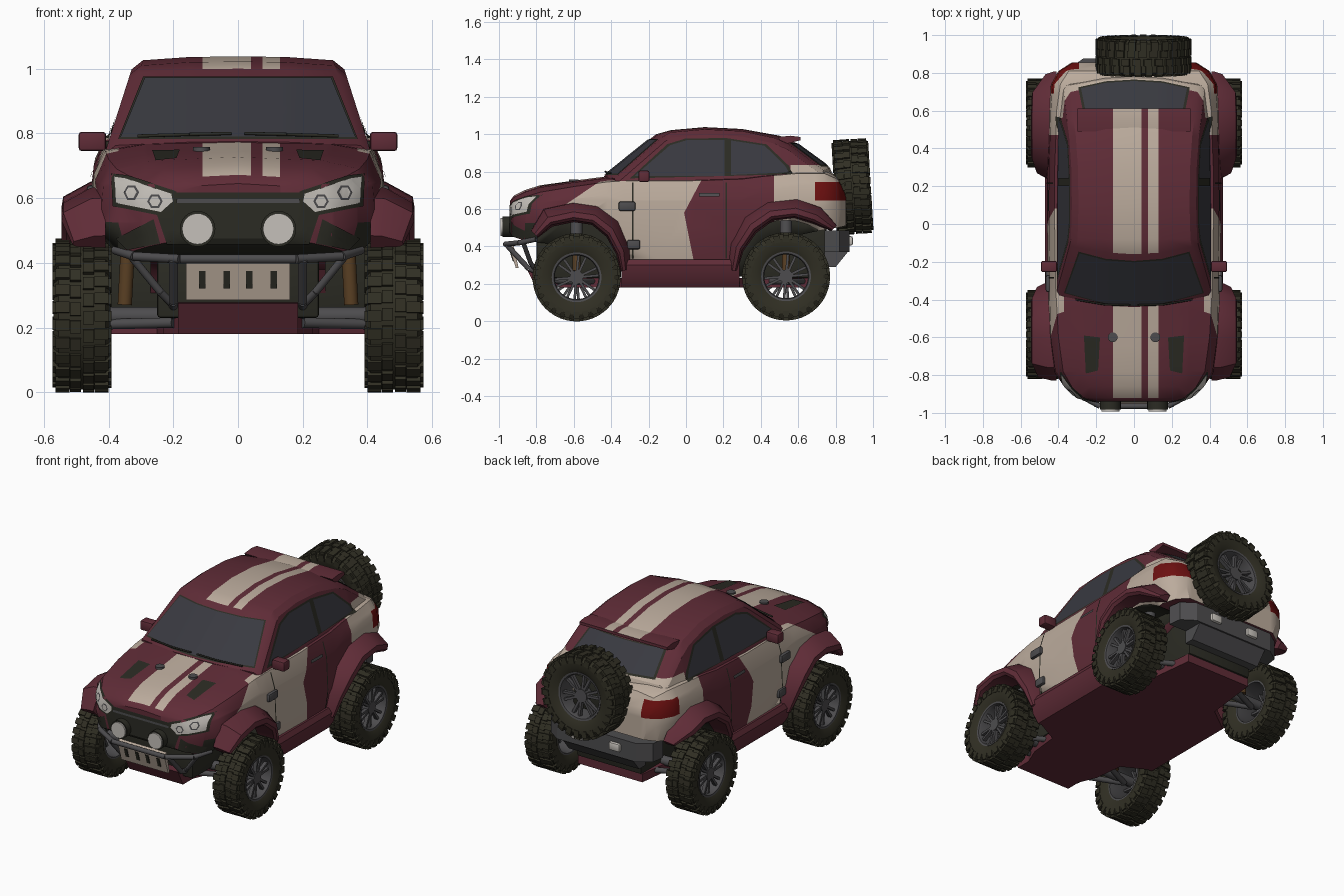
import bpy, bmesh, math
from mathutils import Vector, Matrix
from mathutils.bvhtree import BVHTree
if "Cube" in bpy.data.objects:
    bpy.data.objects.remove(bpy.data.objects["Cube"])

def material(name, *rgb):
    m = bpy.data.materials.new(name)
    m.use_nodes = True
    m.diffuse_color = m.node_tree.nodes["Principled BSDF"].inputs["Base Color"].default_value = (*rgb, 1)
    return m

MAROON, CREAM = material("maroon paint", .115, .025, .038), material("cream paint", .50, .41, .335)
GLASS, RED = material("tinted glass", .040, .041, .051), material("tail red", .15, .005, .005)
RUBBER, TRIM = material("tyre rubber", .03, .028, .017), material("black trim", .024, .024, .017)
METAL, LAMP = material("grey metal", .075, .073, .077), material("lamp silver", .56, .53, .49)
BROWN = material("spring brown", .10, .05, .017)

def finish(name, bm, mat, mirror=False):
    bmesh.ops.recalc_face_normals(bm, faces=bm.faces)
    me = bpy.data.meshes.new(name)
    bm.to_mesh(me)
    me.materials.append(mat)
    me.shade_smooth()
    me.set_sharp_from_angle(angle=math.radians(32))
    ob = bpy.data.objects.new(name, me)
    bpy.context.collection.objects.link(ob)
    if mirror:
        ob.modifiers.new("mirror", 'MIRROR')
    return ob

def skin(name, rings, mat, mirror=False):
    bm = bmesh.new()
    vs = [[bm.verts.new(p) for p in r] for r in rings]
    for a, b in zip(vs, vs[1:]):
        for i in range(len(a)):
            bm.faces.new((a[i - 1], a[i], b[i], b[i - 1]))
    for end in (vs[0], vs[-1]):
        bm.faces.new(end)
    return finish(name, bm, mat, mirror)

def lift(p, k, c):
    return Vector((*p[:k], c, *p[k:]))

def prism(name, pts, axis, a, b, mat, mirror=False):
    return skin(name, [[lift(p, "xyz".index(axis), c) for p in pts] for c in (a, b)], mat, mirror)

def add_box(bm, at, size, rot=Matrix()):
    bmesh.ops.create_cube(bm, matrix=rot @ Matrix.Translation(at) @ Matrix.Diagonal((*size, 1)))

def box(name, at, size, mat, mirror=False):
    bm = bmesh.new()
    add_box(bm, at, size)
    bmesh.ops.bevel(bm, geom=bm.edges[:], offset=.01, segments=2, profile=.5, affect='EDGES')
    finish(name, bm, mat, mirror)

def add_rod(bm, a, b, r, n=24):
    a, b = Vector(a), Vector(b)
    place = Matrix.Translation((a + b) / 2) @ (b - a).to_track_quat('Z', 'Y').to_matrix().to_4x4()
    bmesh.ops.create_cone(bm, cap_ends=True, segments=n, radius1=r, radius2=r, depth=(b - a).length, matrix=place)

def rods(name, r, mat, *pts):
    bm = bmesh.new()
    for a, b in zip(pts, pts[1:]):
        add_rod(bm, a, b, r)
    return finish(name, bm, mat, True)

def slice_at(bm, planes):
    for co, no in planes:
        bmesh.ops.bisect_plane(bm, geom=bm.verts[:] + bm.edges[:] + bm.faces[:], plane_co=co, plane_no=no)

def at(axis, *values):
    return [([v * (a == axis) for a in "xyz"], [float(a == axis) for a in "xyz"]) for v in values]

def paint(ob, planes, rule):
    bm = bmesh.new()
    bm.from_mesh(ob.data)
    slice_at(bm, planes)
    slots = [MAROON, TRIM, CREAM, RED]
    for m in slots[len(ob.data.materials):]:
        ob.data.materials.append(m)
    for f in bm.faces:
        f.material_index = f.material_index or slots.index(rule(f.calc_center_median(), f.normal) or MAROON)
    bm.to_mesh(ob.data)

def full_ring(y, half, bend=0):
    return [(s * x, y + bend * x * x, z) for s, pts in ((1, half), (-1, half[-2:0:-1])) for x, z in pts]

# Lower body: y, floor, half width, shoulder width, shoulder z, centre z
rings = []
for y, zf, w, ws, zs, zt in [
        (-.94, .47, .20, .19, .62, .645), (-.92, .45, .30, .27, .64, .672), (-.86, .43, .37, .33, .665, .702),
        (-.78, .42, .425, .375, .69, .727), (-.6, .4, .45, .4, .72, .752), (-.42, .38, .455, .41, .745, .775),
        (-.33, .24, .455, .415, .75, .78), (0, .23, .46, .42, .75, .78), (.3, .24, .46, .42, .76, .79),
        (.42, .4, .455, .415, .775, .8), (.6, .46, .45, .41, .79, .81), (.74, .49, .44, .39, .79, .81),
        (.81, .5, .4, .345, .76, .78), (.855, .51, .33, .27, .68, .7)]:
    rings.append(full_ring(y, [(0, zf), (.93 * w, zf), (w, zf * .6 + zs * .4), (.98 * w, zf * .2 + zs * .8),
                               (ws, zs), (.7 * ws, zs + .7 * (zt - zs)), (0, zt)]))
body = skin("body_shell", rings, MAROON)
# Wheel arches cut out of the body
WHEELS = [(-.585, .235), (.535, .24)]
bm = bmesh.new()
for y, z in WHEELS:
    for s in (-1, 1):
        add_rod(bm, (s * .27, y, z), (s * .7, y, z), .30, 32)
cutter = finish("arch_cutter", bm, TRIM)
mod = body.modifiers.new("arches", 'BOOLEAN')
mod.operation, mod.solver, mod.object, mod.material_mode = 'DIFFERENCE', 'EXACT', cutter, 'TRANSFER'
bpy.context.view_layer.update()
shape = bpy.data.meshes.new_from_object(body.evaluated_get(bpy.context.evaluated_depsgraph_get()))
body.modifiers.clear()
body.data = shape
bpy.data.objects.remove(cutter)
# Cabin: y, roof centre height, width factor, end curve; sides lean in at a constant slope
rings = []
for y, zt, k, bend in [(-.44, .775, 1, .4), (-.16, 1, 1, .4), (-.08, 1.022, 1, 0), (.1, 1.038, 1, 0), (.3, 1.028, 1, 0),
                       (.5, .992, 1, -.3), (.58, .958, 1, -.3), (.77, .82, .94, -.3), (.80, .74, .85, -.3)]:
    low, top = [(k * (.405 - .32 * (z - .76)), z) for z in (.69, zt - .04)]
    rings.append(full_ring(y, [(0, .69), low, top, (top[0] - .035, zt - .012), (.15, zt - .002), (0, zt)], bend))
cabin = skin("cabin", rings, MAROON)
spoiler = prism("roof_spoiler", [(.49, .985), (.56, .992), (.612, .985), (.612, .968), (.52, .945)], "x", -.3, .3, MAROON)

# Paint scheme: off-centre stripes, door and fender camouflage, cream tail, red lamps
def striped(c, n):
    return CREAM if n.z > .82 and (-.11 < c.x < .04 or .075 < c.x < .13) else None

def body_rule(c, n):
    x = abs(c.x)
    if c.y > .69 and .645 < c.z < .745 and x > .29:
        return RED
    if c.y < -.8 and n.z < -.2:
        return TRIM
    front = max(-.65, -.65 + 1.48 * (c.z - .62))
    back = -.01 + max(.53 * (c.z - .58), .2 * (.58 - c.z))
    if (c.y > .47 and n.z > -.5) or (x > .37 and c.z > .33 and front < c.y < back):
        return CREAM
    return striped(c, n) if c.y < -.3 else None

STRIPES = at("x", -.11, .04, .075, .13)
SLANTS = [((0, -.65, .62), (0, 1, -1.48)), ((0, -.01, .58), (0, 1, -.53)), ((0, -.01, .58), (0, 1, .2))]
paint(body, STRIPES + SLANTS + at("x", -.37, -.29, .29, .37) + at("y", -.65, .47, .69) + at("z", .33, .645, .745), body_rule)
paint(cabin, STRIPES + at("y", .56) + at("z", .835),
      lambda c, n: CREAM if c.y > .56 and c.z < .835 else striped(c, n) if c.z > .93 and (c.y > -.1 or n.z > .88) else None)
paint(spoiler, STRIPES, striped)

# Thin mirrored plates laid on the body, outlined as seen from the outward direction
verts, polys = [], []
for ob in (body, cabin):
    polys += [[len(verts) + i for i in p.vertices] for p in ob.data.polygons]
    verts += [v.co.copy() for v in ob.data.vertices]
surface = BVHTree.FromPolygons(verts, polys)

def plate(name, out, mat, off, *pts):
    d = Vector(out)
    k = [abs(c) for c in d].index(1)
    bm = bmesh.new()
    bmesh.ops.triangulate(bm, faces=[bm.faces.new([bm.verts.new(lift(p, k, d[k] * 3)) for p in pts])])
    for axis in "xyz":
        slice_at(bm, at(axis, *[i * .025 for i in range(-40, 45)]))
    for v in bm.verts:
        co, n = surface.ray_cast(v.co, -d)[:2]
        if co is None:
            co, n = surface.find_nearest(v.co - d * 2.1)[:2]
        v.co = co + (n if n.dot(d) > 0 else -n) * off
    finish(name, bm, mat, True)

def rect(a0, a1, b0, b1):
    return (a0, b0), (a1, b0), (a1, b1), (a0, b1)

SIDE, FRONT, BACK, TOP = (1, 0, 0), (0, -1, 0), (0, 1, 0), (0, 0, 1)
plate("windshield_trim", FRONT, TRIM, .003, (0, .78), (.37, .78), (.293, .973), (0, .973))
plate("windshield", FRONT, GLASS, .006, (0, .785), (.362, .785), (.287, .968), (0, .968))
plate("rear_window_trim", BACK, TRIM, .003, (0, .825), (.295, .825), (.262, .95), (0, .95))
plate("rear_window", BACK, GLASS, .006, (0, .832), (.28, .832), (.25, .945), (0, .945))
plate("side_trim", SIDE, TRIM, .003, (-.3, .763), (.57, .785), (.55, .83), (.43, .945), (.22, .978), (0, .977), (-.1, .946))
plate("door_window", SIDE, GLASS, .006, (-.275, .775), (.205, .775), (.205, .968), (.01, .968), (-.085, .94))
plate("quarter_window", SIDE, GLASS, .006, (.24, .78), (.55, .795), (.53, .83), (.42, .937), (.24, .965))
plate("grille", FRONT, TRIM, .004, (0, .617), (.2, .617), (.25, .55), (.22, .46), (0, .46))
plate("grille_bar", FRONT, METAL, .008, *rect(0, .19, .585, .598))
plate("headlight_frame", FRONT, TRIM, .003, (.39, .675), (.345, .67), (.19, .62), (.185, .585), (.235, .545), (.385, .575))
plate("headlight", FRONT, LAMP, .006, (.38, .665), (.345, .66), (.205, .613), (.2, .59), (.237, .557), (.373, .585))
for cx, cz in ((.325, .615), (.255, .59)):
    for r, m, off in ((.024, METAL, .008), (.017, LAMP, .0095)):
        hexagon = [(cx + r * math.cos(i * math.pi / 3), cz + r * math.sin(i * math.pi / 3)) for i in range(6)]
        plate("headlight_lens", FRONT, m, off, *hexagon)
plate("lower_intake", FRONT, TRIM, .004, (.26, .535), (.375, .475), (.34, .44), (.24, .46))
plate("hood_vent", TOP, TRIM, .004, (.18, -.60), (.265, -.59), (.255, -.79), (.19, -.775))
for y in (-.285, .215):
    plate("door_seam", SIDE, TRIM, .004, *rect(y - .004, y + .004, .335, .74))
plate("door_handle", SIDE, METAL, .009, *rect(.07, .18, .665, .682))

# Wheel-arch flares swept round each wheel: y, z, width and height factor
SECTION = [(.41, .095), (.455, .092), (.54, .045), (.545, .015), (.53, 0), (.41, -.01)]
PATHS = [[(-.795, .45, .75, .5), (-.72, .515, 1, 1), (-.6, .54, 1, 1), (-.5, .525, 1, 1), (-.42, .46, 1, 1),
          (-.365, .36, .8, .8), (-.345, .27, .5, .5)],
         [(.27, .27, .5, .5), (.3, .38, .8, .8), (.37, .48, 1, 1), (.46, .545, 1, 1), (.58, .56, 1, 1),
          (.68, .53, .97, .95), (.78, .485, .45, .4)]]
for path, (cy, cz) in zip(PATHS, WHEELS):
    rings = []
    for y, z, wide, high in path:
        d = Vector((0, y - cy, z - cz)).normalized() * high
        rings.append([Vector((.41 + (x - .41) * wide, y, z)) + d * r for x, r in SECTION])
    skin("wheel_flare", rings, MAROON, True)

# Sills, underbody, chassis, suspension, skid, winch plate and rear bumper
prism("sill", [(.36, .18), (.42, .18), (.455, .23), (.47, .3), (.455, .33), (.36, .33)], "y", -.345, .285, MAROON, True)
tray = [(0, -.72), (.18, -.72), (.23, -.6), (.25, -.42), (.42, -.33), (.42, .28), (.26, .4), (.22, .74), (0, .74)]
prism("underbody", tray, "z", .18, .23, MAROON, True)
box("front_chassis", (0, -.6, .34), (.5, .4, .22), TRIM)
box("rear_chassis", (0, .55, .37), (.44, .4, .28), TRIM)
box("firewall", (0, -.36, .34), (.82, .025, .22), TRIM)
for y, z in WHEELS:
    rods("axle", .028, METAL, (0, y, z), (.47, y, z))
    rods("control_arm", .016, METAL, (.2, y - .1, .215), (.42, y, .21), (.2, y + .1, .215))
    rods("spring", .022, BROWN, (.35, y, .27), (.34, y, .46))
    rods("damper", .032, METAL, (.34, y, .45), (.33, y, .54))
prism("front_skid", [(-.85, .275), (-.80, .18), (-.70, .18), (-.72, .28)], "x", -.185, .185, MAROON)
prism("winch_plate", [(-.95, .41), (-.91, .285), (-.895, .285), (-.925, .42)], "x", -.16, .16, CREAM)
for x in (.035, .11):
    prism("plate_slot", [(-.943, .375), (-.926, .32), (-.91, .32), (-.93, .375)], "x", x - .01, x + .01, TRIM, True)
prism("rear_bumper", [(0, .74), (.36, .74), (.35, .82), (.27, .875), (0, .875)], "z", .37, .485, METAL, True)
prism("bumper_lower", [(.74, .37), (.865, .37), (.80, .29), (.74, .29)], "x", -.24, .24, METAL)
# Bars, lamps, pins, mirrors and other fittings
rods("bull_bar", .014, METAL, (.38, -.80, .44), (.32, -.89, .42), (.18, -.965, .412), (0, -.965, .412))
rods("bull_bar_leg", .014, METAL, (.2, -.96, .41), (.2, -.84, .28), (.2, -.7, .24))
rods("bull_bar_brace", .012, METAL, (.33, -.87, .42), (.24, -.83, .31), (.2, -.8, .27))
rods("spot_lamp", .055, TRIM, (.125, -.92, .505), (.125, -.982, .505))
rods("spot_lamp_glass", .048, LAMP, (.125, -.97, .505), (.125, -.992, .505))
rods("hood_pin", .026, METAL, (.113, -.6, .738), (.113, -.6, .758))
rods("mirror_arm", .012, TRIM, (.38, -.23, .765), (.43, -.225, .765))
rods("wiper", .005, TRIM, (.31, -.40, .792), (.15, -.427, .797), (.02, -.43, .80))
for name, spot, size, mat in [("mirror", (.45, -.225, .775), (.085, .06, .06), MAROON),
                              ("bumper_lamp", (.13, .877, .43), (.075, .03, .05), LAMP),
                              ("upper_hinge", (.455, -.315, .615), (.025, .09, .05), METAL),
                              ("lower_hinge", (.455, -.28, .41), (.025, .07, .05), METAL)]:
    box(name, spot, size, mat, True)
box("spare_carrier", (.05, .84, .71), (.2, .1, .2), TRIM)

# Wheels: tyre with staggered lugs and spoked rim, shared by all four and the spare
def lathe(*profile):
    bm = bmesh.new()
    vs = [bm.verts.new((x, 0, r)) for x, r in profile]
    es = [bm.edges.new((vs[i - 1], v)) for i, v in enumerate(vs)]
    bmesh.ops.spin(bm, geom=vs + es, cent=(0, 0, 0), axis=(1, 0, 0), angle=2 * math.pi, steps=48)
    bmesh.ops.remove_doubles(bm, verts=bm.verts[:], dist=.0005)
    return bm

tyre = lathe((-.07, .13), (-.086, .16), (-.088, .2), (-.072, .226), (.072, .226), (.088, .2), (.086, .16), (.07, .13))
for i in range(52):
    s, turn = 1 - i % 2 * 2, Matrix.Rotation(math.pi * i / 26, 4, 'X')
    add_box(tyre, (s * .06, 0, .224), (.044, .034, .022), turn)
    add_box(tyre, (s * .02, .006, .224), (.034, .04, .021), turn)
    add_box(tyre, (s * .084, 0, .203), (.014, .032, .036), turn)
rim = lathe((-.07, .133), (-.07, .12), (.06, .117), (.072, .122), (.074, .133))
add_rod(rim, (.01, 0, 0), (.06, 0, 0), .036)
for i in range(12):
    turn = Matrix.Rotation(math.pi / 6 * (i + (.17 if i % 2 else -.17)), 4, 'X')
    add_box(rim, (.045, 0, .075), (.022, .014, .095), turn)
places = [Matrix.Translation((s * .482, y, z)) @ Matrix.Rotation(math.pi * (s < 0), 4, 'Z') for y, z in WHEELS for s in (1, -1)]
places.append(Matrix.Translation((.05, .89, .72)) @ Matrix.Rotation(.06, 4, 'X')
              @ Matrix.Rotation(math.pi / 2, 4, 'Z') @ Matrix.Scale(1.08, 4))
for name, bm, mat in (("tyre", tyre, RUBBER), ("rim", rim, METAL)):
    for place in places:
        finish(name, bm, mat).matrix_world = place
